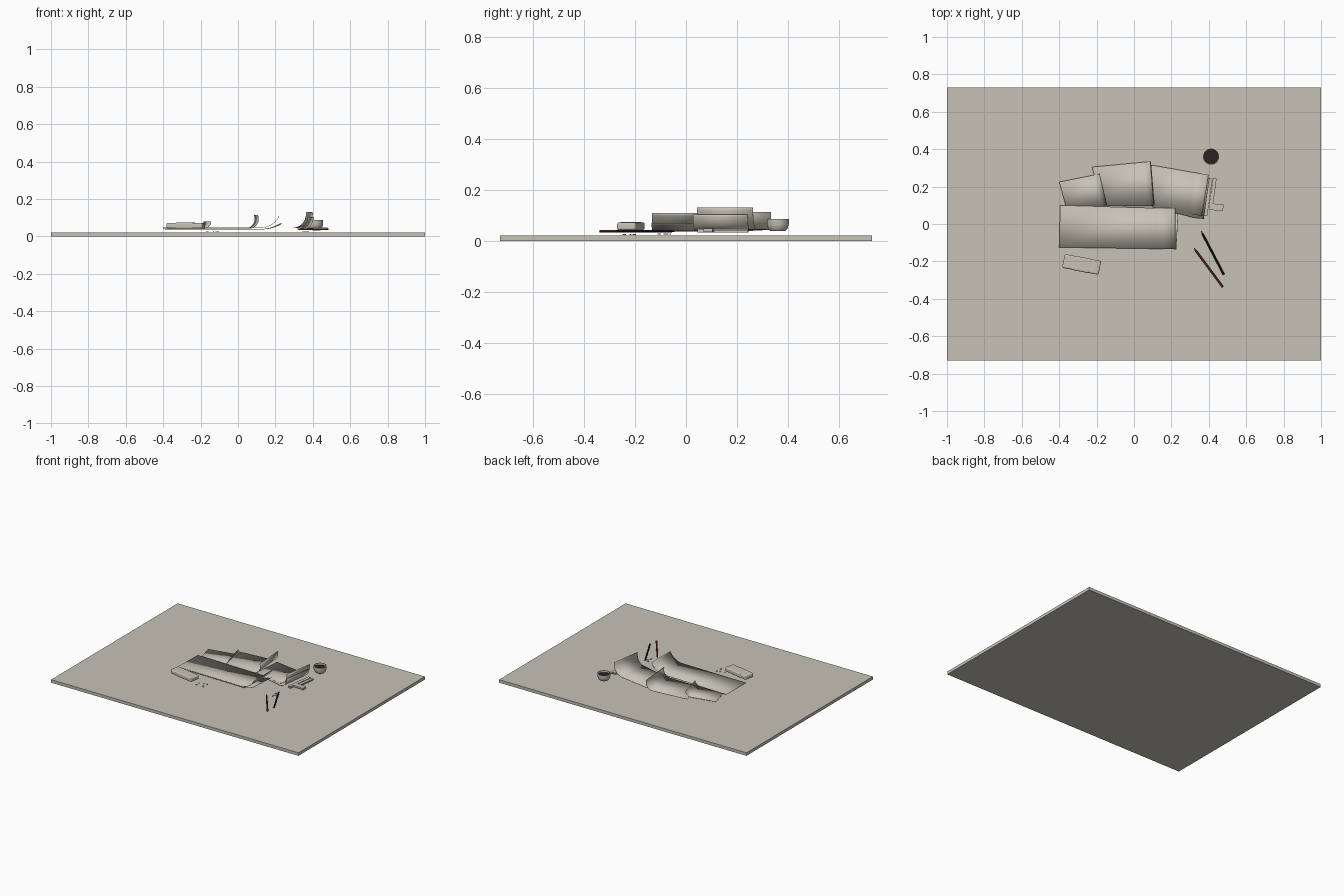
import bpy, bmesh, math, random
from mathutils import Vector

if "Cube" in bpy.data.objects:
    bpy.data.objects.remove(bpy.data.objects["Cube"], do_unlink=True)
random.seed(4)


def material(name, r, g, b):
    m = bpy.data.materials.new(name)
    m.use_nodes = True
    m.diffuse_color = (r, g, b, 1)
    m.node_tree.nodes["Principled BSDF"].inputs["Base Color"].default_value = (r, g, b, 1)
    return m


STONE = material("warm grey", 0.57, 0.54, 0.47)
COFFEE = material("dark coffee", 0.025, 0.016, 0.015)
RED = material("pencil red", 0.2, 0.03, 0.018)
BLACK = material("pencil black", 0.008, 0.008, 0.008)


def finish(name, bm, mat, smooth=False):
    mesh = bpy.data.meshes.new(name)
    bmesh.ops.recalc_face_normals(bm, faces=bm.faces)
    bm.to_mesh(mesh)
    bm.free()
    mesh.materials.append(mat)
    obj = bpy.data.objects.new(name, mesh)
    bpy.context.collection.objects.link(obj)
    if smooth:
        bpy.ops.object.select_all(action="DESELECT")
        obj.select_set(True)
        bpy.context.view_layer.objects.active = obj
        bpy.ops.object.shade_smooth_by_angle(angle=math.radians(40))
    return obj


def box(name, center, size, mat=STONE, turn=0, bevel=0):
    bm = bmesh.new()
    bmesh.ops.create_cube(bm, size=1)
    bmesh.ops.scale(bm, vec=size, verts=bm.verts)
    obj = finish(name, bm, mat)
    obj.location = center
    obj.rotation_euler.z = math.radians(turn)
    if bevel:
        mod = obj.modifiers.new("bevel", "BEVEL")
        mod.width, mod.segments = bevel, 3
    return obj


# A sheet lies flat from its left edge to a fold line, then curls upward in an arc
def curled_sheet(name, left_near, left_far, fold_near, fold_far, z, radius, angle):
    bm = bmesh.new()
    near, far = Vector((*fold_near, z)), Vector((*fold_far, z))
    along = (far - near).normalized()
    out = Vector((along.y, -along.x, 0))
    rows = [(Vector((*left_near, z)), Vector((*left_far, z)))]
    for i in range(13):
        a = math.radians(angle) * i / 12
        shift = out * radius * math.sin(a) + Vector((0, 0, radius * (1 - math.cos(a))))
        rows.append((near + shift, far + shift))
    verts = [[bm.verts.new(p) for p in row] for row in rows]
    for a, b in zip(verts, verts[1:]):
        bm.faces.new((a[0], b[0], b[1], a[1]))
    obj = finish(name, bm, STONE, True)
    mod = obj.modifiers.new("paper thickness", "SOLIDIFY")
    mod.thickness, mod.offset = 0.002, 0
    return obj


def lathe(name, profile, center, mat, sides=32):
    bm = bmesh.new()
    rings = []
    for r, z in profile:
        rings.append([bm.verts.new((r * math.cos(t), r * math.sin(t), z))
                      for t in (math.tau * i / sides for i in range(sides))])
    for a, b in zip(rings, rings[1:]):
        for i in range(sides):
            j = (i + 1) % sides
            bm.faces.new((a[i], a[j], b[j], b[i]))
    bm.faces.new(rings[0])
    bm.faces.new(rings[-1])
    obj = finish(name, bm, mat, True)
    obj.location = center
    return obj


# Six-sided pencil with a cone tip at its start
def pencil(name, tip, end, z, mat):
    span = Vector((*end, z)) - Vector((*tip, z))
    length = span.length
    obj = lathe(name, [(0.001, 0), (0.0055, 0.022), (0.0055, length)], (*tip, z), mat, 6)
    obj.rotation_mode = "QUATERNION"
    obj.rotation_quaternion = span.to_track_quat("Z", "Y")


# Table slab
box("table_top", (0, 0, 0.011), (2, 1.46, 0.022))

# Loose papers
curled_sheet("left_sheet", (-0.36, 0.08), (-0.4, 0.225), (-0.185, 0.09), (-0.225, 0.26), 0.041, 0.042, 85)
curled_sheet("middle_sheet", (-0.165, 0.1), (-0.225, 0.305), (0.06, 0.095), (0.04, 0.33), 0.043, 0.05, 115)
curled_sheet("right_sheet", (0.08, 0.1), (0.095, 0.315), (0.29, 0.055), (0.325, 0.275), 0.045, 0.075, 98)
curled_sheet("right_under_sheet", (0.1, 0.09), (0.115, 0.3), (0.315, 0.035), (0.345, 0.25), 0.04, 0.058, 95)
curled_sheet("front_sheet", (-0.4, -0.125), (-0.395, 0.1), (0.12, -0.133), (0.12, 0.085), 0.046, 0.11, 65)
curled_sheet("front_under_sheet", (-0.39, -0.12), (-0.38, 0.09), (0.12, -0.13), (0.13, 0.06), 0.039, 0.2, 32)

# Low stack of strips beside the right sheet
box("strip_inner", (0.395, 0.145, 0.04), (0.022, 0.2, 0.012), turn=-8)
box("strip_outer", (0.42, 0.16, 0.038), (0.02, 0.17, 0.01), turn=-8)
box("strip_arm", (0.44, 0.09, 0.042), (0.075, 0.035, 0.012), turn=-5)

# Cup with drink
lathe("cup", [(0.03, 0), (0.038, 0.008), (0.043, 0.025), (0.043, 0.047),
              (0.039, 0.047), (0.038, 0.03)], (0.412, 0.36, 0.04), STONE)
lathe("drink", [(0.0385, 0), (0.0385, 0.004)], (0.412, 0.36, 0.07), COFFEE)

# Eraser with its paper sleeve
box("eraser", (-0.28, -0.216, 0.058), (0.198, 0.075, 0.03), turn=-11, bevel=0.008)
box("eraser_sleeve", (-0.281, -0.216, 0.058), (0.1, 0.077, 0.032), turn=-11, bevel=0.008)

# Pencils
pencil("black_pencil", (0.36, -0.04), (0.48, -0.27), 0.038, BLACK)
pencil("red_pencil", (0.32, -0.128), (0.475, -0.337), 0.038, RED)

# Eraser crumbs and pencil shavings
for i in range(9):
    box("eraser_crumb", (random.uniform(-0.18, -0.1), random.uniform(-0.25, -0.19), 0.025),
        (0.007, 0.004, 0.004), turn=random.uniform(0, 90))
for i in range(7):
    box("pencil_shaving", (random.uniform(0.335, 0.38), random.uniform(-0.11, -0.05), 0.027),
        (0.012, 0.005, 0.003), turn=random.uniform(0, 90))
